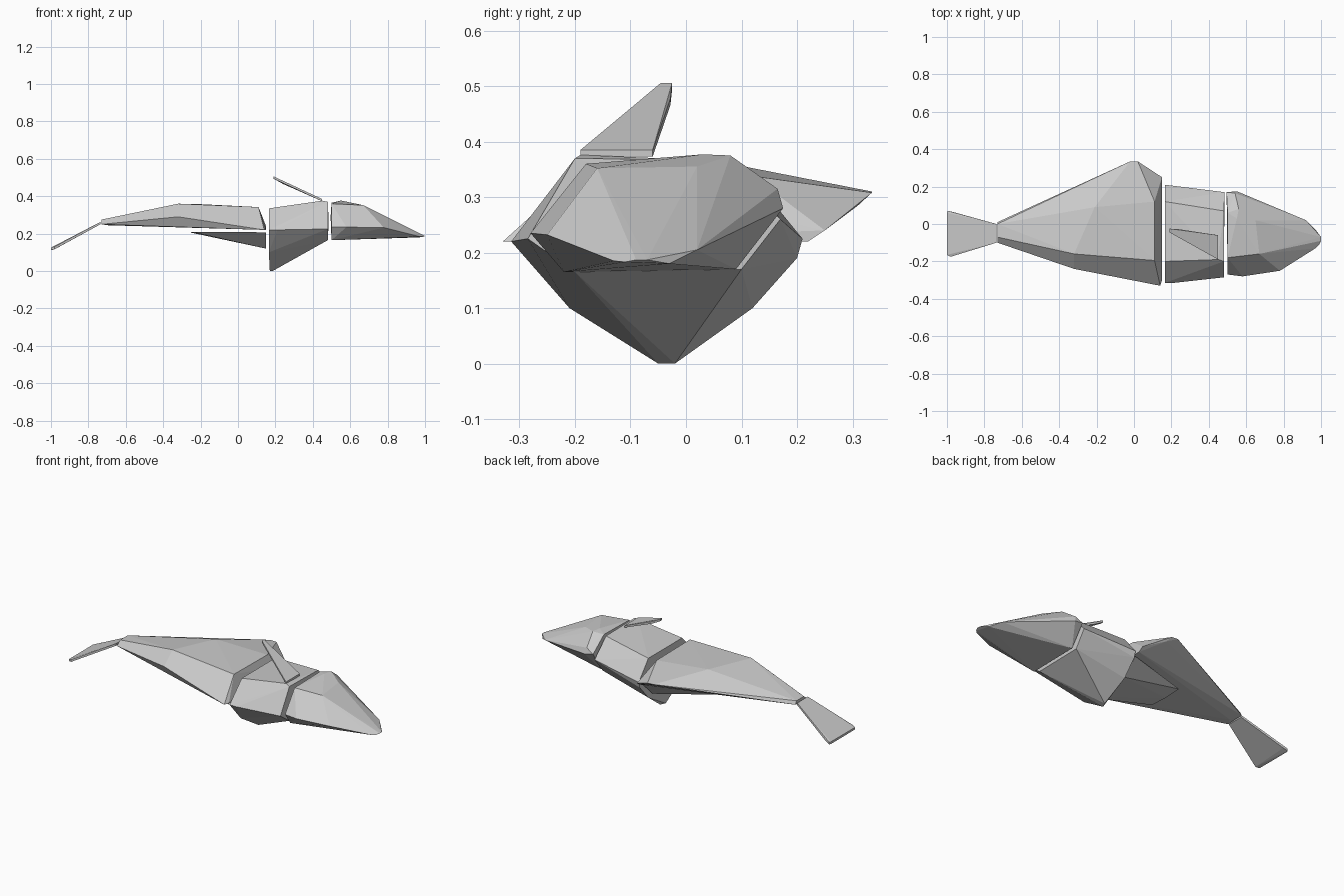
import bpy, bmesh


def hull(name, points):
    """Faceted convex block wrapped around a few points."""
    bm = bmesh.new()
    for p in points:
        bm.verts.new(p)
    res = bmesh.ops.convex_hull(bm, input=bm.verts[:])
    loose = [v for v in bm.verts if not v.link_faces]
    bmesh.ops.delete(bm, geom=loose, context='VERTS')
    bmesh.ops.dissolve_limit(bm, angle_limit=0.03, verts=bm.verts[:], edges=bm.edges[:])
    bmesh.ops.recalc_face_normals(bm, faces=bm.faces[:])
    mesh = bpy.data.meshes.new(name)
    bm.to_mesh(mesh)
    bm.free()
    obj = bpy.data.objects.new(name, mesh)
    bpy.context.collection.objects.link(obj)
    return obj


def slab(name, outline, offset):
    """Thin plate: an outline and its shifted copy."""
    shifted = [tuple(a + b for a, b in zip(p, offset)) for p in outline]
    return hull(name, outline + shifted)


# Head, tapering to a blunt snout
hull("head", [
    (.50, -.27, .235), (.50, -.18, .36), (.50, .06, .365), (.495, .17, .29),
    (.50, .09, .17), (.50, -.22, .165),
    (.58, -.28, .235), (.55, .03, .377), (.56, .08, .375), (.54, .165, .315),
    (.55, .175, .28), (.67, -.16, .352), (.65, .02, .355),
    (.78, -.25, .232), (.92, .02, .205), (.97, -.13, .185),
    (.99, -.11, .183), (1.0, -.09, .187), (1.0, -.07, .187), (.97, -.03, .18)])

# Middle body with a deep keel
hull("middle_body", [
    (.165, -.315, .22), (.165, -.20, .335), (.165, .12, .335), (.165, .21, .225),
    (.165, .20, .19), (.165, .12, .10), (.165, -.21, .10),
    (.17, -.05, 0), (.185, -.02, 0), (.21, -.315, .22),
    (.48, -.285, .225), (.48, -.20, .37), (.45, -.19, .376), (.48, .07, .365),
    (.485, .17, .26), (.48, .10, .17), (.48, -.20, .165)])

# Long rear body with one side swept out
hull("rear_body", [
    (-.73, -.10, .25), (-.73, -.07, .275), (-.73, 0, .275), (-.73, .01, .255),
    (-.70, -.05, .245),
    (-.32, -.24, .29), (-.32, -.16, .36), (-.21, .09, .358),
    (.11, -.195, .342), (.11, .12, .338), (.14, -.33, .22), (.15, -.30, .22),
    (-.02, .335, .31), (.02, .335, .308), (.04, .31, .285),
    (.15, .25, .24), (.15, .22, .22)])

# Belly wedge below the rear body
hull("belly_wedge", [
    (-.25, -.15, .21), (-.25, .07, .21), (-.25, -.04, .205),
    (.15, -.29, .207), (.15, .19, .207), (.15, -.18, .12), (.15, .10, .12)])

# Back fin, leaning to the rear
slab("back_fin", [
    (.45, -.19, .373), (.45, -.06, .373), (.24, -.028, .466),
    (.19, -.025, .494), (.19, -.045, .494)], (0, 0, .012))

# Tail fluke, bent downwards
slab("tail_fluke", [
    (-.735, -.10, .25), (-.735, 0, .25),
    (-.97, .065, .122), (-.995, .07, .112), (-1.0, .06, .112),
    (-1.0, -.165, .112), (-.98, -.175, .117)], (0, 0, .013))
